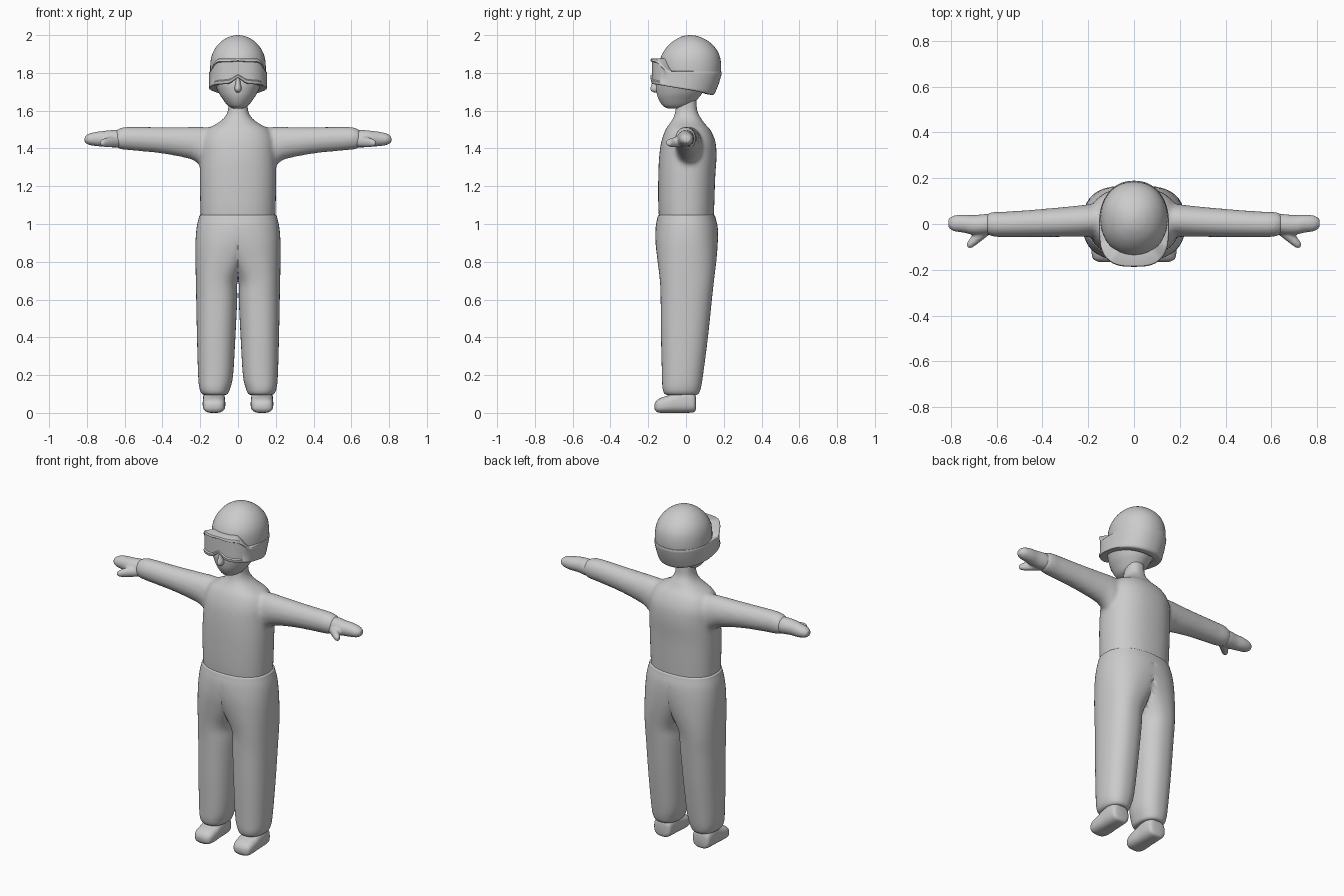
import bpy, bmesh
from math import sin, cos, pi, exp
from mathutils import Vector

if "Cube" in bpy.data.objects:
    bpy.data.objects.remove(bpy.data.objects["Cube"])

grey = bpy.data.materials.new("plain grey")
grey.use_nodes = True
tone = (0.6, 0.6, 0.6, 1)
grey.diffuse_color = tone
grey.node_tree.nodes["Principled BSDF"].inputs["Base Color"].default_value = tone


def power(v, e):
    return (1 if v >= 0 else -1) * abs(v) ** e


def smoothstep(lo, hi, v):
    t = min(1, max(0, (v - lo) / (hi - lo)))
    return t * t * (3 - 2 * t)


def refine(rings, steps=4):
    """Pass a smooth curve through the given rings."""
    pts = [Vector(r) for r in rings]
    out = []
    for i in range(len(pts) - 1):
        a, b, c, d = pts[max(i - 1, 0)], pts[i], pts[i + 1], pts[min(i + 2, len(pts) - 1)]
        for k in range(steps):
            t = k / steps
            out.append(b + (c - a) * (t / 2) + (a * 2 - b * 5 + c * 4 - d) * (t * t / 2)
                       + (b * 3 - a - c * 3 + d) * (t ** 3 / 2))
    return out + [pts[-1]]


def skin(bm, rows, closed=False):
    """Bridge rows of points with quads, capping the ends unless closed."""
    loops = [[bm.verts.new(p) for p in row] for row in rows]
    n = len(loops[0])
    pairs = list(zip(loops, loops[1:])) + ([(loops[-1], loops[0])] if closed else [])
    for a, b in pairs:
        for j in range(n):
            k = (j + 1) % n
            bm.faces.new((a[j], a[k], b[k], b[j]))
    if not closed:
        bm.faces.new(loops[0])
        bm.faces.new(loops[-1])


def loft(bm, axis, rings, exponent=2.0, sides=40, sign=1):
    """Each ring: position on the axis, then low/high bounds on the other two axes."""
    rows = []
    for pos, a0, a1, b0, b1 in refine(rings):
        row = []
        for j in range(sides):
            ang = 2 * pi * j / sides
            u = (a0 + a1) / 2 + (a1 - a0) / 2 * power(cos(ang), 2 / exponent)
            v = (b0 + b1) / 2 + (b1 - b0) / 2 * power(sin(ang), 2 / exponent)
            x, y, z = {"x": (pos, u, v), "y": (u, pos, v), "z": (u, v, pos)}[axis]
            row.append((x * sign, y, z))
        rows.append(row)
    skin(bm, rows)


def finish(name, bm, angle=50, mirror=False, blend=0):
    bmesh.ops.recalc_face_normals(bm, faces=bm.faces)
    mesh = bpy.data.meshes.new(name)
    bm.to_mesh(mesh)
    bm.free()
    mesh.materials.append(grey)
    ob = bpy.data.objects.new(name, mesh)
    bpy.context.collection.objects.link(ob)
    bpy.ops.object.select_all(action="DESELECT")
    ob.select_set(True)
    bpy.context.view_layer.objects.active = ob
    bpy.ops.object.shade_smooth_by_angle(angle=angle * pi / 180)
    if blend:  # fuse overlapping volumes into one soft surface
        mod = ob.modifiers.new("fuse", "REMESH")
        mod.mode, mod.voxel_size, mod.use_smooth_shade = "VOXEL", blend, True
        mod = ob.modifiers.new("soften", "SMOOTH")
        mod.factor, mod.iterations = 0.5, 8
    if mirror:
        mod = ob.modifiers.new("mirror", "MIRROR")
        mod.merge_threshold = 0.0005
    return ob


def centred(rings):
    """Expand (z, half width, back-to-front bounds) to full rings."""
    return [(z, -w, w, y0, y1) for z, w, y0, y1 in rings]


# Shirt: torso and sleeves fused
bm = bmesh.new()
loft(bm, "z", centred([
    (0.99, .195, -.14, .145), (1.1, .2, -.147, .15), (1.25, .203, -.147, .155),
    (1.36, .2, -.142, .162), (1.44, .195, -.13, .155), (1.5, .165, -.108, .128),
    (1.53, .115, -.088, .1), (1.56, .075, -.068, .08), (1.6, .054, -.056, .06),
    (1.68, .05, -.05, .055)]), 2.3)
for side in (1, -1):
    loft(bm, "x", [
        (.08, -.05, .09, 1.28, 1.505), (.2, -.056, .086, 1.313, 1.515),
        (.25, -.056, .08, 1.343, 1.514), (.4, -.057, .066, 1.373, 1.513),
        (.55, -.057, .055, 1.388, 1.515), (.61, -.056, .054, 1.394, 1.512),
        (.648, -.045, .045, 1.402, 1.498)], sign=side)
finish("shirt", bm, blend=0.011)

# Hands: mitten palm with thumb
bm = bmesh.new()
loft(bm, "x", [
    (.57, -.04, .04, 1.41, 1.49), (.64, -.045, .044, 1.404, 1.498),
    (.7, -.047, .039, 1.409, 1.494), (.75, -.037, .041, 1.412, 1.488),
    (.79, -.031, .036, 1.419, 1.478), (.812, -.014, .022, 1.432, 1.463)])
loft(bm, "x", [
    (.63, -.045, 0, 1.41, 1.46), (.675, -.08, -.015, 1.405, 1.462),
    (.71, -.105, -.055, 1.408, 1.452), (.73, -.104, -.08, 1.415, 1.44)])
finish("hands", bm, mirror=True, blend=0.006)

# Trousers: one leg, cut at the middle plane and mirrored
bm = bmesh.new()
loft(bm, "z", [
    (.095, .075, .17, -.09, .045), (.1, .055, .19, -.112, .065),
    (.13, .042, .204, -.124, .078), (.2, .026, .211, -.127, .09),
    (.4, .014, .217, -.132, .116), (.6, .004, .221, -.134, .137),
    (.7, 0, .223, -.138, .148), (.8, -.06, .225, -.15, .16),
    (.9, -.15, .225, -.161, .168), (.98, -.215, .219, -.161, .168),
    (1.03, -.208, .208, -.152, .157), (1.045, -.203, .203, -.147, .152),
    (1.047, -.19, .19, -.135, .14)], 2.3, 56)
for v in bm.verts:
    v.co.x = max(0, v.co.x)
inner = [f for f in bm.faces if all(v.co.x < 1e-5 for v in f.verts)]
bmesh.ops.delete(bm, geom=inner, context="FACES")
finish("trousers", bm, angle=60, mirror=True)

# Shoes
bm = bmesh.new()
loft(bm, "y", [
    (.052, .095, .16, .02, .085), (.042, .075, .18, .004, .105),
    (0, .069, .186, 0, .125), (-.05, .069, .186, 0, .112),
    (-.09, .067, .187, 0, .094), (-.13, .07, .185, 0, .081),
    (-.155, .08, .176, .005, .066), (-.166, .1, .152, .02, .048)], 2.7)
finish("shoes", bm, mirror=True)

# Face
bm = bmesh.new()
loft(bm, "z", centred([
    (1.612, .025, -.095, -.005), (1.625, .052, -.122, .025), (1.66, .08, -.145, .06),
    (1.7, .105, -.156, .09), (1.76, .125, -.156, .11), (1.85, .12, -.12, .13)]))
finish("face", bm)

# Nose
bm = bmesh.new()
loft(bm, "z", centred([
    (1.697, .007, -.17, -.14), (1.705, .015, -.184, -.13), (1.72, .018, -.188, -.13),
    (1.75, .013, -.178, -.13), (1.79, .009, -.165, -.13)]), sides=20)
finish("nose", bm)

# Helmet dome
bm = bmesh.new()
loft(bm, "z", centred([
    (1.74, .138, -.12, .165), (1.8, .147, -.138, .184), (1.87, .144, -.137, .183),
    (1.92, .127, -.114, .164), (1.96, .096, -.078, .128), (1.985, .06, -.04, .088),
    (1.996, .03, -.01, .055), (2.0, .004, .018, .028)]), 2.1, 48)
finish("helmet", bm)

# Goggles and strap: a band round the head, taller and recessed at the lens
bm = bmesh.new()
profile = [(.7, 1), (.95, 1), (.985, .98), (1, .93), (1, .88), (.99, .85), (.99, .5),
           (.99, .17), (1, .13), (1, .07), (.985, .02), (.95, 0), (.68, .05)]
rows = []
count = 96
for i in range(count):
    ang = 2 * pi * i / count
    front = sin(ang) < 0
    e = 2 / 3.0 if front else 2 / 2.2
    x = .153 * power(cos(ang), e)
    y = (.187 if front else .19) * power(sin(ang), e)
    s = -y / .19
    lens = smoothstep(.45, .9, s)
    low = 1.712 + .03 * s + .033 * lens * exp(-(x / .03) ** 2)
    high = 1.81 + .067 * lens
    row = []
    for scale, f in profile:
        if scale == .99:
            scale = 1 - .035 * lens
        tuck = 1 - .22 * max(0, -s) * (1 - f) ** 1.5
        row.append((x * scale * tuck, y * scale * tuck, low + (high - low) * f))
    rows.append(row)
skin(bm, rows, closed=True)
finish("goggles", bm, angle=40)
